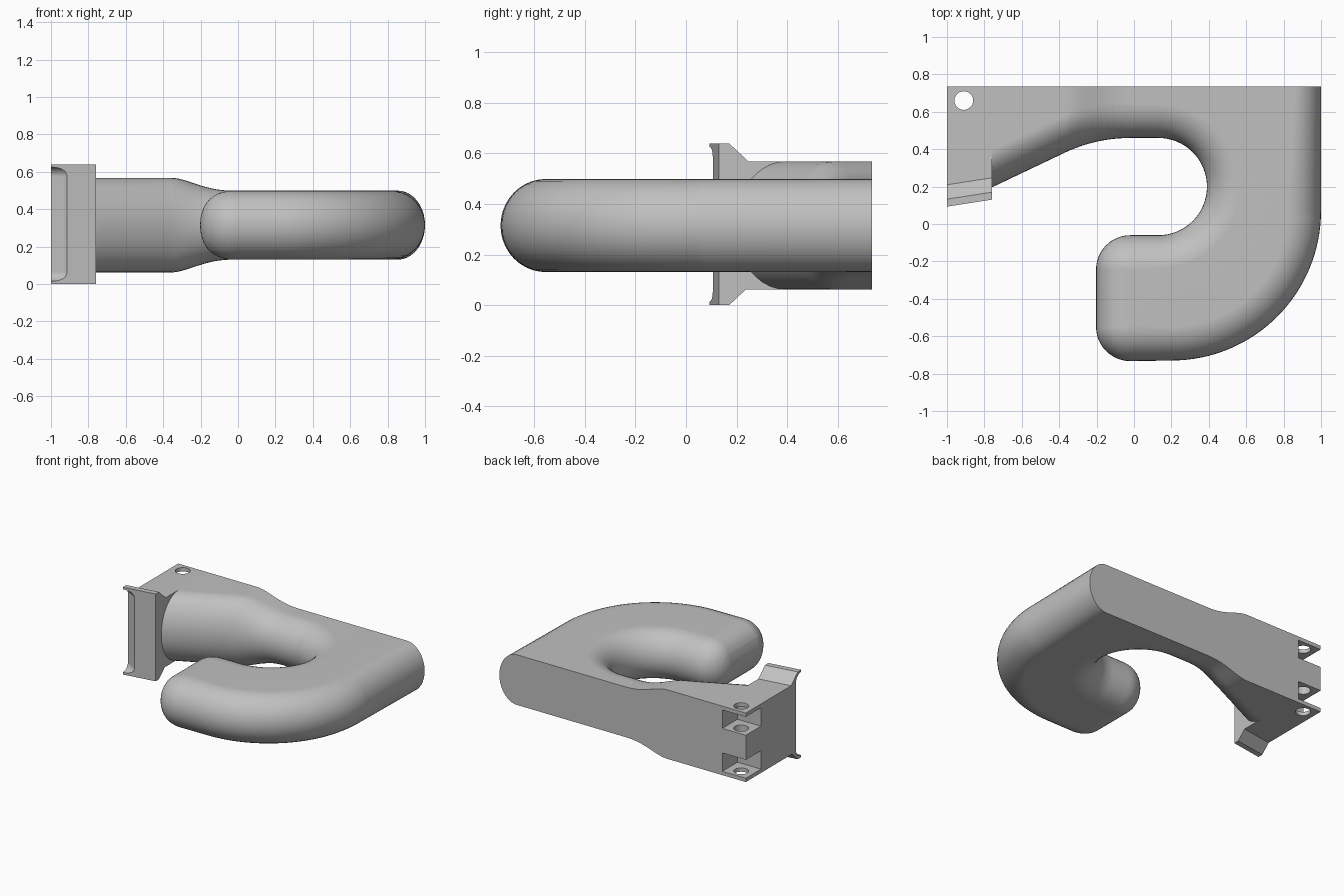
import bpy, bmesh, math
from mathutils import Vector

if "Cube" in bpy.data.objects:
    bpy.data.objects.remove(bpy.data.objects["Cube"])

MID = 0.315      # mid height of the part
BACK = 0.735     # flat back plane

grey = bpy.data.materials.new("plain grey")
grey.use_nodes = True
grey.diffuse_color = (0.53, 0.53, 0.53, 1)
grey.node_tree.nodes["Principled BSDF"].inputs["Base Color"].default_value = (0.53, 0.53, 0.53, 1)


def finish(name, bm):
    bmesh.ops.recalc_face_normals(bm, faces=bm.faces)
    mesh = bpy.data.meshes.new(name)
    bm.to_mesh(mesh)
    bm.free()
    mesh.materials.append(grey)
    obj = bpy.data.objects.new(name, mesh)
    bpy.context.collection.objects.link(obj)
    return obj


def loft(bm, rings):
    loops = [[bm.verts.new(p) for p in ring] for ring in rings]
    for a, b in zip(loops, loops[1:]):
        for i in range(len(a)):
            j = (i + 1) % len(a)
            bm.faces.new((a[i], a[j], b[j], b[i]))
    return [bm.faces.new(loops[0]), bm.faces.new(loops[-1])]


def box(name, x, y, z):
    bm = bmesh.new()
    loft(bm, [[(x[0], y[0], h), (x[1], y[0], h), (x[1], y[1], h), (x[0], y[1], h)] for h in z])
    return finish(name, bm)


def combine(target, other, operation):
    bpy.context.view_layer.objects.active = target
    mod = target.modifiers.new("combine", "BOOLEAN")
    mod.operation, mod.solver, mod.object = operation, "EXACT", other
    bpy.ops.object.modifier_apply(modifier=mod.name)
    bpy.data.objects.remove(other)


def arc(cx, cy, r, start, end, n):
    angles = [math.radians(start + (end - start) * i / n) for i in range(n + 1)]
    return [Vector((cx + r * math.cos(a), cy + r * math.sin(a))) for a in angles]


# Hook outline, running past the back and left planes that trim it
outline = [Vector((-1.3, 1.1)), Vector((1, 1.1))]
outline += arc(0.2, 0.07, 0.8, 0, -90, 32)
outline += arc(-0.02, -0.55, 0.183, -90, -180, 12)
outline += arc(-0.02, -0.243, 0.183, 180, 90, 12)
outline += arc(0.13, 0.2, 0.26, -90, 90, 32)
outline += arc(-0.02, -0.36, 0.82, 90, 114, 10)
outline += [Vector((-0.73, 0.21)), Vector((-1.3, -0.045))]


def inset(points, d):
    result = []
    for i, p in enumerate(points):
        before = (p - points[i - 1]).normalized()
        after = (points[(i + 1) % len(points)] - p).normalized()
        t = (before + after).normalized()
        result.append(p + Vector((t.y, -t.x)) * d)
    return result


# Round-edged body
R, STEPS = 0.18, 20
rings = []
for k in range(STEPS + 1):
    a = math.pi * (k / STEPS - 0.5)
    rings.append([(p.x, p.y, 0.184 * math.sin(a))
                  for p in inset(outline, R * (1 - math.cos(a)))])
bm = bmesh.new()
caps = loft(bm, rings)
bmesh.ops.triangulate(bm, faces=caps)


def slice_body(co, normal, trim=False):
    geom = bm.verts[:] + bm.edges[:] + bm.faces[:]
    cut = bmesh.ops.bisect_plane(bm, geom=geom, plane_co=co, plane_no=normal,
                                 dist=1e-5, clear_outer=trim)
    if trim:
        edges = [e for e in cut["geom_cut"] if isinstance(e, bmesh.types.BMEdge)]
        bmesh.ops.holes_fill(bm, edges=edges, sides=0)


slice_body((0, BACK, 0), (0, 1, 0), True)
slice_body((-0.8, 0, 0), (-1, 0, 0), True)
for i in range(19):
    slice_body((-0.02 * i, 0, 0), (1, 0, 0))

# The arm swells towards the mount
for v in bm.verts:
    t = min(max(-v.co.x / 0.36, 0), 1) ** 1.4
    swell = t * t * (3 - 2 * t)
    v.co.z = MID + v.co.z * (1 + 0.375 * swell)
body = finish("hook_body", bm)

# Square mount at the end of the arm
combine(body, box("mount_block", (-1, -0.76), (0.19, BACK), (MID - 0.253, MID + 0.253)), "UNION")

# Slanted flange with chamfered back
profile = [(0.13, 0), (0.17, 0), (0.25, 0.075), (0.25, 0.565), (0.17, 0.64), (0.13, 0.64)]
bm = bmesh.new()
loft(bm, [[(x, y + shift, z) for y, z in profile] for x, shift in ((-1, -0.037), (-0.76, 0))])
flange = finish("flange", bm)

# Hollow at the outer end of the flange
bm = bmesh.new()
loft(bm, [[(-0.89, 0.1, z), (-1.1, 0.2, z), (-1.1, -0.1, z), (-0.89, -0.1, z)]
          for z in (0.015, 0.625)])
hollow = finish("flange_hollow", bm)
bpy.context.view_layer.objects.active = hollow
bevel = hollow.modifiers.new("bevel", "BEVEL")
bevel.width, bevel.segments = 0.05, 6
bpy.ops.object.modifier_apply(modifier=bevel.name)
combine(flange, hollow, "DIFFERENCE")
combine(body, flange, "UNION")

# Hinge slots and pin hole
for z in ((0.09, 0.225), (0.405, 0.54)):
    combine(body, box("slot", (-1.1, -0.81), (0.56, 0.9), z), "DIFFERENCE")
bm = bmesh.new()
loft(bm, [[(p.x, p.y, z) for p in arc(-0.91, 0.66, 0.05, 0, 345, 23)] for z in (-0.1, 0.8)])
combine(body, finish("pin_hole", bm), "DIFFERENCE")

bpy.ops.object.select_all(action="DESELECT")
body.select_set(True)
bpy.context.view_layer.objects.active = body
bpy.ops.object.shade_smooth_by_angle(angle=math.radians(30))
weighted = body.modifiers.new("weighted normals", "WEIGHTED_NORMAL")
weighted.keep_sharp = True
